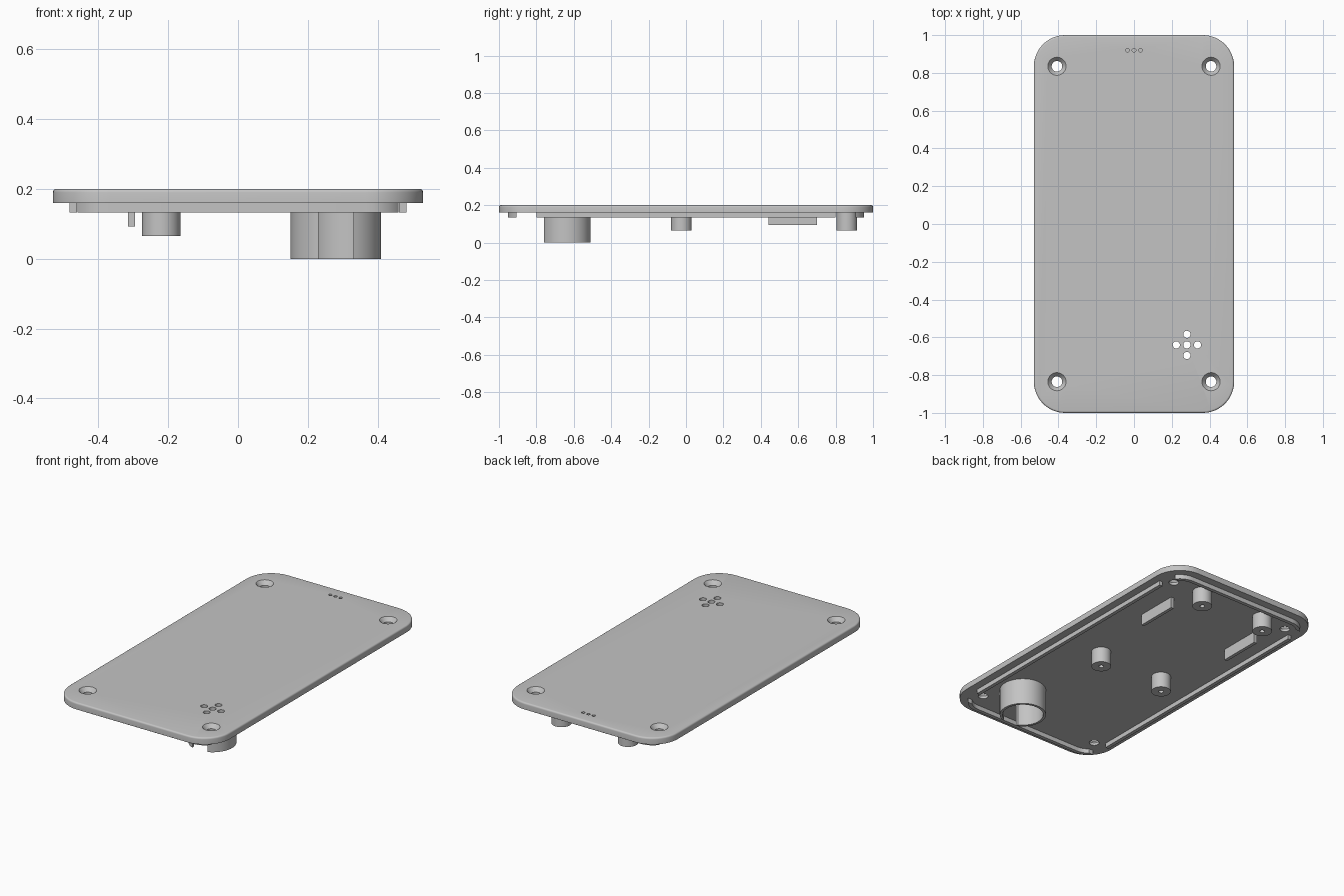
import bpy, bmesh, math

if "Cube" in bpy.data.objects:
    bpy.data.objects.remove(bpy.data.objects["Cube"])

HALF_X, HALF_Y, CORNER = 0.53, 1.0, 0.165
BOTTOM, TOP = 0.16, 0.2

grey = bpy.data.materials.new("plain grey")
grey.use_nodes = True
grey.diffuse_color = (0.55, 0.55, 0.55, 1)
grey.node_tree.nodes["Principled BSDF"].inputs["Base Color"].default_value = grey.diffuse_color


def circle(x, y, r, z, n=48):
    return [(x + r * math.cos(2 * math.pi * i / n), y + r * math.sin(2 * math.pi * i / n), z)
            for i in range(n)]


def rounded_outline(inset, z, steps=12):
    """Rounded rectangle parallel to the rim of the plate."""
    r, points = CORNER - inset, []
    for k, (sx, sy) in enumerate([(1, 1), (-1, 1), (-1, -1), (1, -1)]):
        for i in range(steps + 1):
            a = math.pi / 2 * (k + i / steps)
            points.append((sx * (HALF_X - CORNER) + r * math.cos(a),
                           sy * (HALF_Y - CORNER) + r * math.sin(a), z))
    return points


def loft(name, loops, closed=False):
    """Skin matching loops; cap the ends, or join last to first when closed."""
    bm = bmesh.new()
    rings = [[bm.verts.new(p) for p in loop] for loop in loops]
    pairs = list(zip(rings, rings[1:]))
    if closed:
        pairs.append((rings[-1], rings[0]))
    else:
        bm.faces.new(rings[0])
        bm.faces.new(rings[-1])
    for a, b in pairs:
        for i in range(len(a)):
            j = (i + 1) % len(a)
            bm.faces.new((a[i], a[j], b[j], b[i]))
    bmesh.ops.recalc_face_normals(bm, faces=bm.faces)
    mesh = bpy.data.meshes.new(name)
    bm.to_mesh(mesh)
    bm.free()
    mesh.materials.append(grey)
    obj = bpy.data.objects.new(name, mesh)
    bpy.context.collection.objects.link(obj)
    return obj


def box(name, x0, x1, y0, y1, z0, z1):
    return loft(name, [[(x0, y0, z), (x1, y0, z), (x1, y1, z), (x0, y1, z)] for z in (z0, z1)])


def select_only(obj):
    bpy.ops.object.select_all(action='DESELECT')
    obj.select_set(True)
    bpy.context.view_layer.objects.active = obj


def cut(obj, cutters):
    select_only(obj)
    for cutter in cutters:
        cutter.hide_render = True
        mod = obj.modifiers.new("cut", 'BOOLEAN')
        mod.operation, mod.solver, mod.object = 'DIFFERENCE', 'EXACT', cutter
        bpy.ops.object.modifier_apply(modifier=mod.name)
        bpy.data.objects.remove(cutter)


def smooth(obj):
    select_only(obj)
    bpy.ops.object.shade_smooth_by_angle(angle=math.radians(32))


# Cover plate with a small rounded top edge
FILLET = 0.01
loops = [rounded_outline(0, BOTTOM)]
for i in range(5):
    a = math.pi / 2 * i / 4
    loops.append(rounded_outline(FILLET * (1 - math.cos(a)), TOP - FILLET * (1 - math.sin(a))))
plate = loft("cover_plate", loops)

# Countersunk screw holes, sound holes and shallow pin holes
holes = []
for sx in (-1, 1):
    for sy in (-1, 1):
        x, y = sx * 0.408, sy * 0.835
        profile = [(0.028, 0.1), (0.028, 0.176), (0.048, TOP), (0.048, 0.25)]
        holes.append(loft("screw_cutter", [circle(x, y, r, z) for r, z in profile]))
SOUND_X, SOUND_Y, STEP = 0.28, -0.64, 0.056
for dx, dy in [(0, 0), (1, 0), (-1, 0), (0, 1), (0, -1)]:
    x, y = SOUND_X + dx * STEP, SOUND_Y + dy * STEP
    holes.append(loft("sound_cutter", [circle(x, y, 0.019, z, 32) for z in (0.1, 0.25)]))
for i in (-1, 0, 1):
    holes.append(loft("pin_cutter", [circle(i * 0.034, 0.92, 0.01, z, 20) for z in (0.17, 0.25)]))
cut(plate, holes)
smooth(plate)

# Locating lip under the rim, interrupted near the corners
LIP_Z = 0.133
lip = loft("locating_lip", [rounded_outline(i, z) for i, z in
                            [(0.047, 0.162), (0.047, LIP_Z), (0.069, LIP_Z), (0.069, 0.162)]], True)
cut(lip, [box("lip_gap", -1, 1, min(s * 0.8, s * 0.905), max(s * 0.8, s * 0.905), 0.1, 0.19)
          for s in (-1, 1)])
smooth(lip)

# Hollow speaker holder with a slot facing the front
holder = loft("speaker_holder", [circle(SOUND_X, SOUND_Y, r, z, 64) for r, z in
                                 [(0.13, 0.162), (0.13, 0), (0.115, 0), (0.115, 0.162)]], True)
cut(holder, [box("slot", SOUND_X - 0.05, SOUND_X + 0.05, SOUND_Y - 0.2, SOUND_Y, -0.1, 0.159)])
smooth(holder)

# Board posts with blind screw holes, and board guide ribs
for side, sx in (("left", 1), ("right", -1)):
    for end, y in (("middle", -0.025), ("back", 0.86)):
        profile = [(0.055, 0.162), (0.055, 0.065), (0.014, 0.065), (0.014, 0.14)]
        smooth(loft(f"{end}_{side}_post", [circle(sx * 0.22, y, r, z) for r, z in profile]))
    box(f"{side}_guide_rib", sx * 0.305 - 0.01, sx * 0.305 + 0.01, 0.44, 0.70, 0.093, 0.162)
